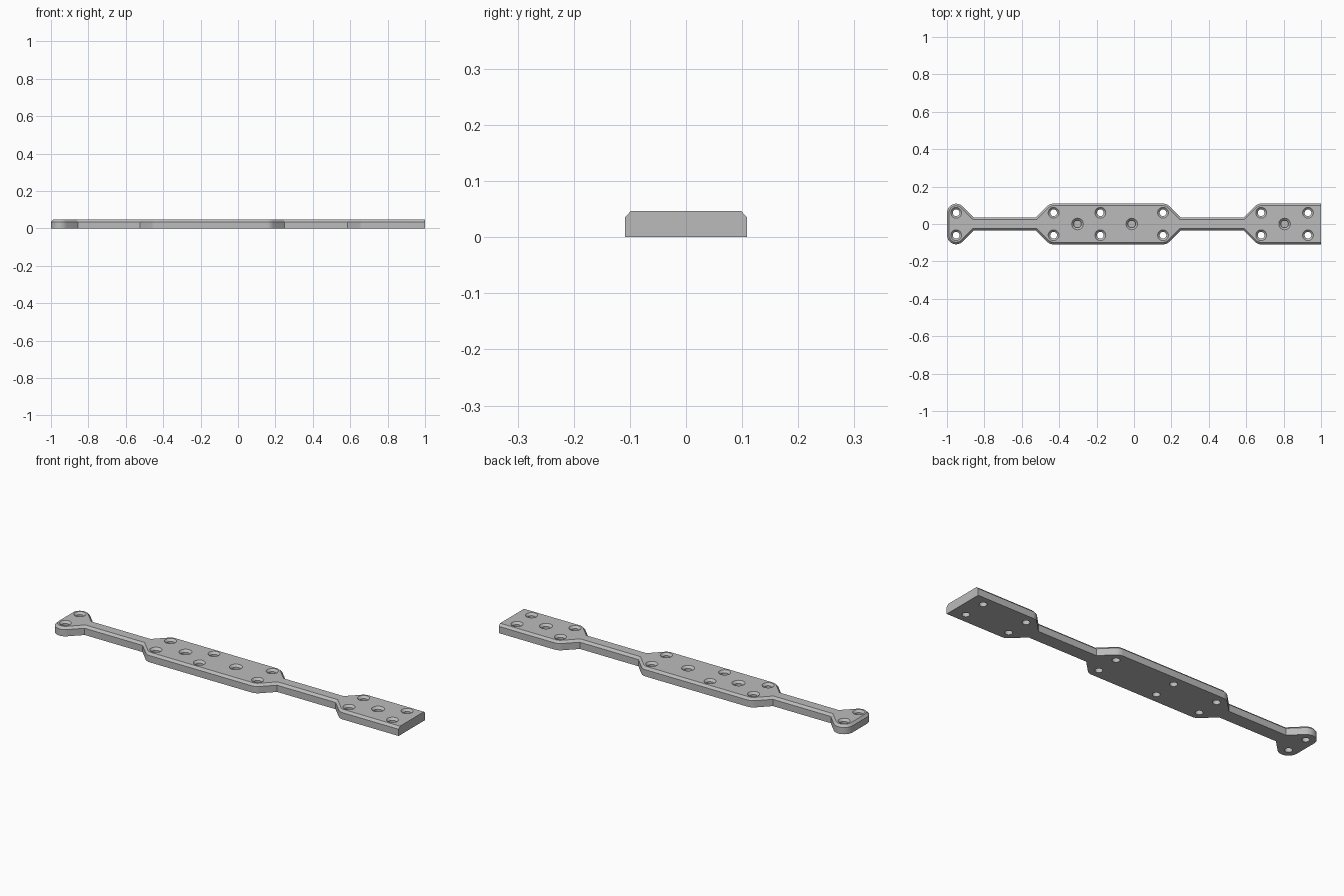
import bpy, bmesh, math

cube = bpy.data.objects.get("Cube")
if cube:
    bpy.data.objects.remove(cube)

HEIGHT, CHAMFER = 0.047, 0.011
CORNER_Y, RADIUS, NECK = 0.06, 0.049, 0.035
STEPS = 8

grey = bpy.data.materials.new("plain_grey")
grey.use_nodes = True
grey.diffuse_color = (0.5, 0.5, 0.5, 1)
grey.node_tree.nodes["Principled BSDF"].inputs["Base Color"].default_value = (0.5, 0.5, 0.5, 1)


def arc(cx, start, end, inset):
    r = RADIUS - inset
    angles = [math.radians(start + (end - start) * i / STEPS) for i in range(STEPS + 1)]
    return [(cx + r * math.cos(a), CORNER_Y + r * math.sin(a)) for a in angles]


def slope_foot(point, direction, inset):
    # 45 degree slope from a rounded corner down to the neck edge
    y = NECK - inset
    return (point[0] + direction * (point[1] - y), y)


def outline(inset):
    left = arc(-0.951, 180, 45, inset)
    half = left + [slope_foot(left[-1], 1, inset)]
    for start, end in ((-0.43, 0.155), (0.68, None)):
        rise = arc(start, 135, 90, inset)
        half += [slope_foot(rise[0], -1, inset)] + rise
        if end is not None:
            fall = arc(end, 90, 45, inset)
            half += fall + [slope_foot(fall[-1], 1, inset)]
    half.append((1.0, CORNER_Y + RADIUS - inset))
    return half + [(x, -y) for x, y in reversed(half)]


def make_object(name, bm):
    bmesh.ops.recalc_face_normals(bm, faces=bm.faces)
    mesh = bpy.data.meshes.new(name)
    bm.to_mesh(mesh)
    bm.free()
    mesh.materials.append(grey)
    obj = bpy.data.objects.new(name, mesh)
    bpy.context.collection.objects.link(obj)
    return obj


def loft(bm, rings):
    loops = [[bm.verts.new(p) for p in ring] for ring in rings]
    for low, high in zip(loops, loops[1:]):
        for i in range(len(low)):
            j = (i + 1) % len(low)
            bm.faces.new((low[i], low[j], high[j], high[i]))
    bm.faces.new(loops[0])
    bm.faces.new(loops[-1])


# Plate with chamfered upper rim, square at its +x end
bm = bmesh.new()
levels = ((0, 0), (0, HEIGHT - 0.012), (CHAMFER, HEIGHT))
loft(bm, [[(x, y, z) for x, y in outline(inset)] for inset, z in levels])
plate = make_object("strap_plate", bm)


def add_hole(bm, x, y, profile, sides=32):
    turns = [2 * math.pi * i / sides for i in range(sides)]
    loft(bm, [[(x + r * math.cos(a), y + r * math.sin(a), z) for a in turns]
              for r, z in profile])


# Countersunk through holes in pairs, and blind holes on the centre line
through = ((0.018, -0.02), (0.018, 0.036), (0.032, 0.05))
blind = ((0.02, 0.015), (0.02, 0.036), (0.034, 0.05))
bm = bmesh.new()
for x in (-0.951, -0.43, -0.18, 0.155, 0.68, 0.93):
    for side in (-1, 1):
        add_hole(bm, x, side * CORNER_Y, through)
for x in (-0.302, -0.012, 0.805):
    add_hole(bm, x, 0, blind)
cutter = make_object("hole_cutter", bm)
cutter.hide_render = True

cut = plate.modifiers.new("holes", 'BOOLEAN')
cut.operation = 'DIFFERENCE'
cut.solver = 'EXACT'
cut.object = cutter

bpy.ops.object.select_all(action='DESELECT')
plate.select_set(True)
bpy.context.view_layer.objects.active = plate
bpy.ops.object.modifier_apply(modifier=cut.name)
bpy.data.objects.remove(cutter)
bpy.ops.object.shade_smooth_by_angle(angle=math.radians(30))
